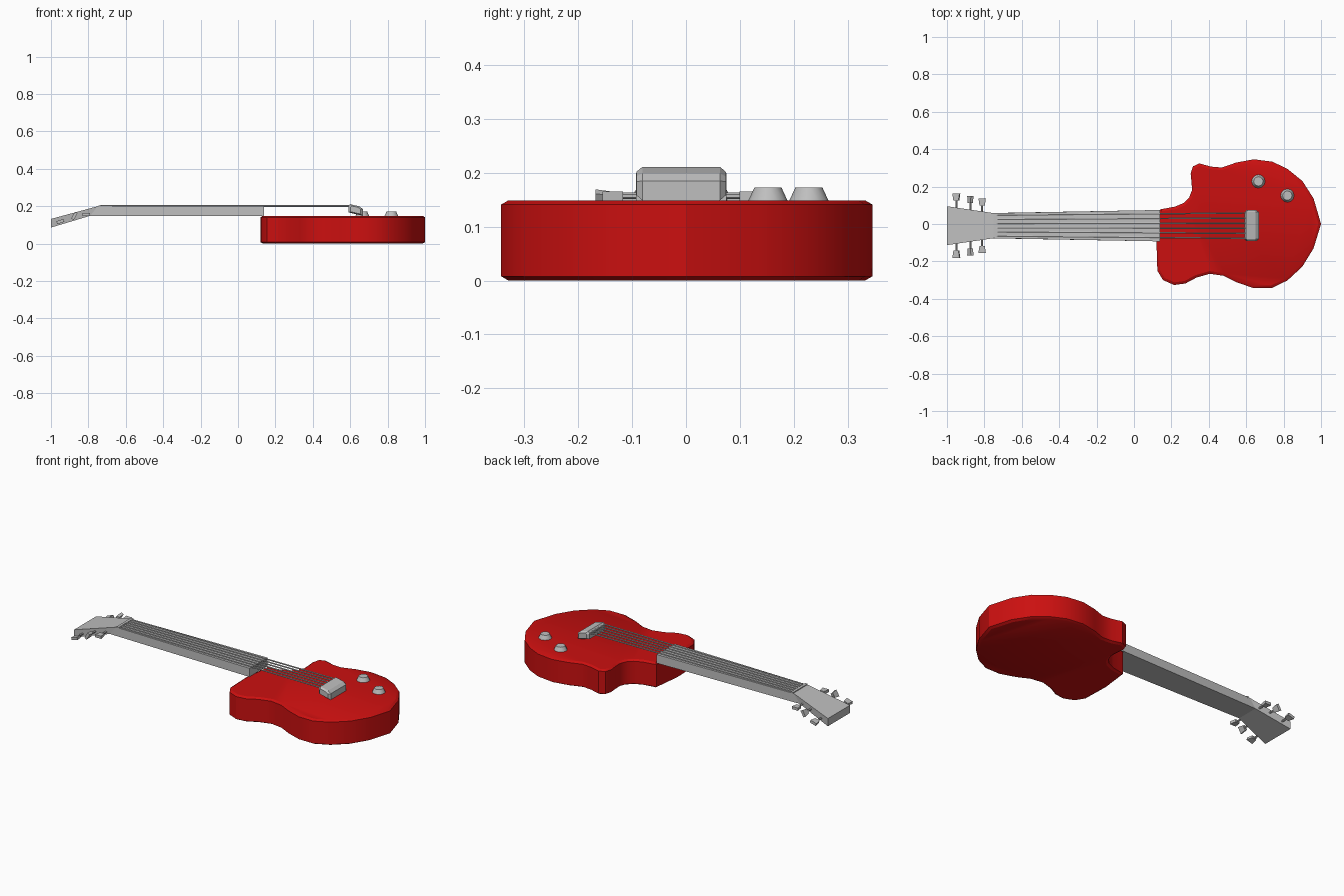
import bpy, bmesh, math
from mathutils import Vector, Matrix

cube = bpy.data.objects.get("Cube")
if cube:
    bpy.data.objects.remove(cube, do_unlink=True)


def make_material(name, rgb):
    mat = bpy.data.materials.new(name)
    mat.use_nodes = True
    colour = (*rgb, 1)
    mat.diffuse_color = colour
    mat.node_tree.nodes["Principled BSDF"].inputs["Base Color"].default_value = colour
    return mat


red = make_material("red lacquer", (0.6, 0.005, 0.005))
grey = make_material("grey", (0.52, 0.52, 0.52))
MID_Y = -0.009  # centre line of neck, strings and bridge


def finish(bm, name, mat, smooth_angle=None):
    """Turn a bmesh into a named, coloured object."""
    bmesh.ops.recalc_face_normals(bm, faces=bm.faces)
    mesh = bpy.data.meshes.new(name)
    bm.to_mesh(mesh)
    bm.free()
    mesh.materials.append(mat)
    obj = bpy.data.objects.new(name, mesh)
    bpy.context.collection.objects.link(obj)
    if smooth_angle:
        bpy.ops.object.select_all(action="DESELECT")
        obj.select_set(True)
        bpy.context.view_layer.objects.active = obj
        bpy.ops.object.shade_smooth_by_angle(angle=math.radians(smooth_angle))
    return obj


def loft(bm, rings):
    """Skin a series of equal-length point rings and cap both ends."""
    loops = [[bm.verts.new(p) for p in ring] for ring in rings]
    for a, b in zip(loops, loops[1:]):
        for i in range(len(a)):
            j = (i + 1) % len(a)
            bm.faces.new((a[i], a[j], b[j], b[i]))
    bm.faces.new(loops[0])
    bm.faces.new(loops[-1])


def rod(bm, start, end, radius, sides):
    """Add a thin cylinder between two points."""
    start, end = Vector(start), Vector(end)
    axis = end - start
    turn = axis.to_track_quat("Z", "Y").to_matrix().to_4x4()
    bmesh.ops.create_cone(bm, cap_ends=True, segments=sides, radius1=radius,
                          radius2=radius, depth=axis.length,
                          matrix=Matrix.Translation((start + end) / 2) @ turn)


# Body: outline with two horns, extruded, with chamfered rims
outline = [
    (.14, .078), (.22, .093), (.265, .112), (.295, .142), (.31, .18), (.308, .22),
    (.303, .27), (.315, .308), (.35, .324), (.41, .307), (.47, .302), (.545, .328),
    (.64, .346), (.74, .333), (.82, .295), (.9, .23), (.96, .137), (1, 0),
    (.96, -.13), (.9, -.228), (.82, -.302), (.735, -.343), (.64, -.343),
    (.55, -.312), (.48, -.277), (.405, -.266), (.335, -.286), (.275, -.318),
    (.215, -.326), (.155, -.3), (.125, -.25), (.12, -.09),
]
RIM = 0.008
BODY_TOP = 0.149
bm = bmesh.new()
loft(bm, [[(x, y, z) for x, y in outline] for z in (RIM, BODY_TOP - RIM)])
bmesh.ops.recalc_face_normals(bm, faces=bm.faces)
caps = [f for f in bm.faces if len(f.verts) > 4]
for cap in caps:
    bmesh.ops.inset_region(bm, faces=[cap], thickness=0.014, depth=RIM)
finish(bm, "body", red, 30)

# Neck and tilted headstock: (top x, bottom x, half width, bottom z, top z)
stations = [
    (-1, -1, .104, .086, .132),
    (-.75, -.79, .067, .149, .2),
    (.14, .14, .084, .149, .2),
]
bm = bmesh.new()
loft(bm, [[(xb, MID_Y - w, zb), (xb, MID_Y + w, zb),
           (xt, MID_Y + w, zt), (xt, MID_Y - w, zt)]
          for xt, xb, w, zb, zt in stations])
finish(bm, "neck_and_headstock", grey)

# Nut across the top of the neck
bm = bmesh.new()
bmesh.ops.create_cube(bm, size=1, matrix=Matrix.Translation((-.738, MID_Y, .2))
                      @ Matrix.Diagonal((.016, .136, .01, 1)))
finish(bm, "nut", grey)

# Six strings, spreading slightly towards the bridge
bm = bmesh.new()
for i in range(6):
    spread = i / 2.5 - 1
    rod(bm, (-.735, MID_Y + spread * .056, .201),
        (.61, MID_Y + spread * .068, .201), .0045, 6)
finish(bm, "strings", grey, 40)

# Bridge: sloping block with bevelled ends
profile = [(.59, .167), (.59, .2), (.6, .211), (.65, .199), (.667, .185), (.667, .149)]
centre_x, centre_z = .628, .18


def bridge_ring(y, scale):
    return [(centre_x + (x - centre_x) * scale, MID_Y + y,
             centre_z + (z - centre_z) * scale) for x, z in profile]


bm = bmesh.new()
loft(bm, [bridge_ring(-.083, .7), bridge_ring(-.072, 1),
          bridge_ring(.072, 1), bridge_ring(.083, .7)])
finish(bm, "bridge", grey)

# Control knobs: tapered discs
for name, x, y in (("volume_knob", .665, .228), ("tone_knob", .82, .152)):
    bm = bmesh.new()
    bmesh.ops.create_cone(bm, cap_ends=True, segments=12, radius1=.037, radius2=.025,
                          depth=.026, matrix=Matrix.Translation((x, y, .16)))
    finish(bm, name, grey, 35)

# Tuning pegs: three shafts with flared, twisted grips on each side
pegs = [(-.95, .118, .134, 17), (-.875, .148, .121, 60), (-.812, .157, .108, 0)]
for side, label in ((1, "back"), (-1, "front")):
    for number, (x, z, reach, twist) in enumerate(pegs, 1):
        bm = bmesh.new()
        inner = MID_Y + side * reach
        rod(bm, (x, MID_Y + side * .06, z), (x, inner + side * .005, z), .006, 6)
        turn = Matrix.Rotation(-math.radians(twist), 3, "Y")
        rings = []
        for y, half in ((inner, .014), (inner + side * .038, .02)):
            corners = ((-half, -.008), (half, -.008), (half, .008), (-half, .008))
            rings.append([turn @ Vector((a, 0, b)) + Vector((x, y, z))
                          for a, b in corners])
        loft(bm, rings)
        finish(bm, f"{label}_tuning_peg_{number}", grey)
